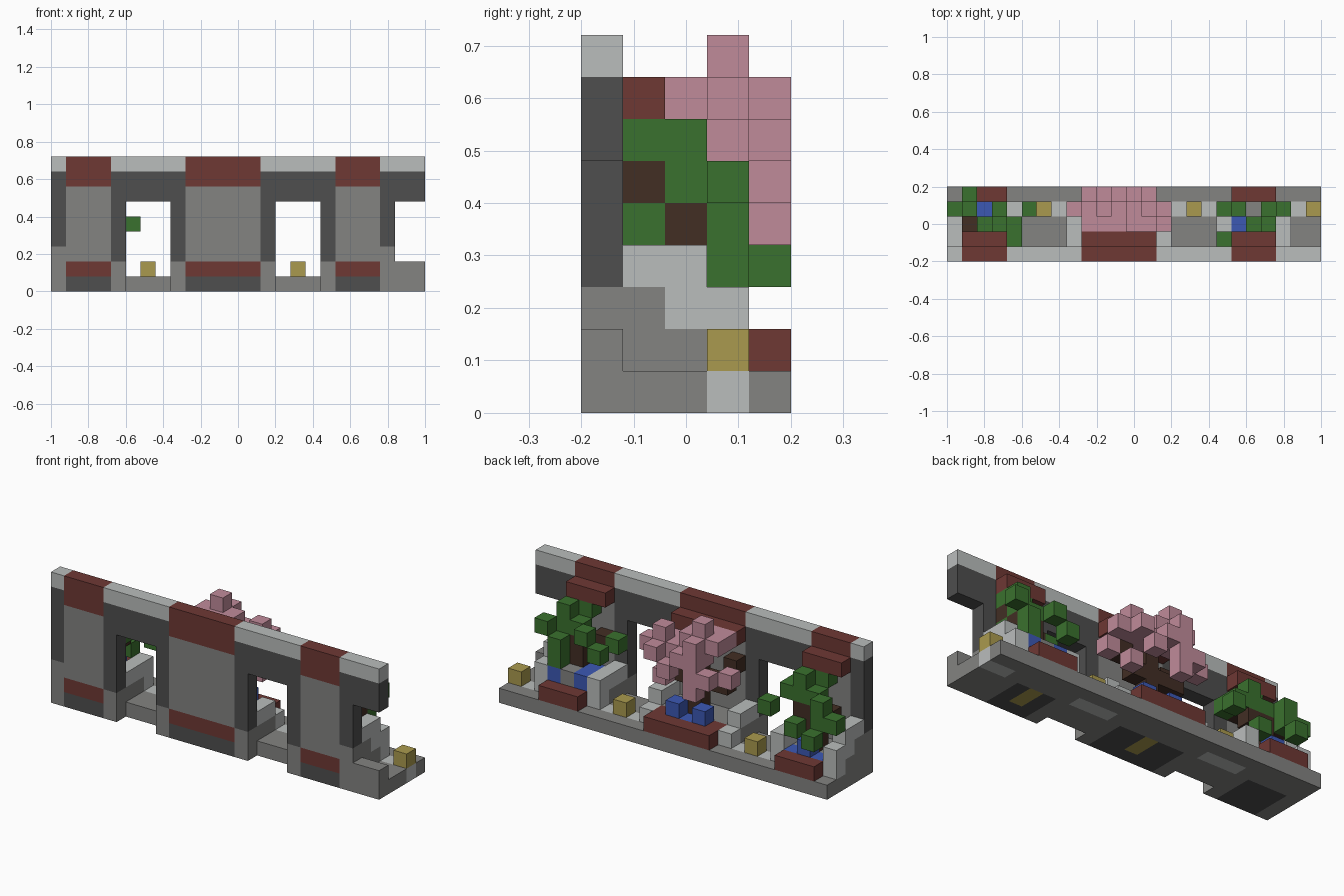
import bpy
import bmesh

U = 0.08                      # block size
NX, NY = 25, 5                # blocks along x and y

old = bpy.data.objects.get("Cube")
if old:
    bpy.data.objects.remove(old)

# Colours as display values, converted to linear
COLOURS = {
    "light_stone": (186, 189, 188), "grey_stone": (131, 131, 129),
    "dark_stone": (78, 78, 78), "red_brick": (110, 56, 52),
    "leaf_green": (58, 113, 46), "blossom_pink": (192, 139, 154),
    "lamp_yellow": (170, 154, 78), "bark_brown": (66, 46, 36),
    "flower_blue": (60, 88, 180),
}


def linear(v):
    v /= 255
    return v / 12.92 if v <= 0.04045 else ((v + 0.055) / 1.055) ** 2.4


materials = {}
for name, rgb in COLOURS.items():
    mat = bpy.data.materials.new(name)
    mat.use_nodes = True
    col = (*[linear(c) for c in rgb], 1)
    mat.diffuse_color = col
    mat.node_tree.nodes["Principled BSDF"].inputs["Base Color"].default_value = col
    materials[name] = mat

blocks = {}                   # (i, j, k) -> (part, colour)


def span(r):
    return range(r, r + 1) if isinstance(r, int) else range(r[0], r[1] + 1)


def fill(part, colour, xs, ys, zs):
    """Fill an inclusive range of blocks; later parts replace earlier ones."""
    for i in span(xs):
        for j in span(ys):
            for k in span(zs):
                blocks[i, j, k] = (part, colour)


def cubes(part, colour, cells):
    for cell in cells:
        fill(part, colour, *cell)


PILLARS = [(1, 3), (9, 13), (19, 21)]
OPENINGS = [(5, 7), (15, 17), (23, 24)]

# Base slab, wall and coping
fill("base", "grey_stone", (0, NX - 1), (0, 4), 0)
fill("wall", "dark_stone", (0, NX - 1), 0, (2, 7))
fill("wall_foot", "grey_stone", (0, NX - 1), 0, 1)
fill("coping", "light_stone", (0, NX - 1), 0, 8)
for end in (0, 22):
    fill("wall_foot", "grey_stone", end, 0, 2)

# Openings with pale paving and a lamp each
for a, b in OPENINGS:
    for i in span((a, b)):
        for k in range(1, 6):
            blocks.pop((i, 0, k), None)
        if b < NX - 1:
            blocks.pop((i, 0, 0), None)
    fill("paving", "light_stone", (a, b), 3, 0)
    fill("lamp", "lamp_yellow", min(a + 1, NX - 1), 3, 1)
fill("end_kerb", "grey_stone", (23, 24), 0, 1)

# Pillars with brick bands, corbels and planters behind
for p in PILLARS:
    fill("pillar", "grey_stone", p, 0, (2, 6))
    fill("pillar_foot", "dark_stone", p, (0, 2), 0)
    fill("brick_band", "red_brick", p, 0, 1)
    fill("brick_cap", "red_brick", p, 0, (7, 8))
    fill("corbel", "red_brick", p, 1, 7)
    fill("planter_soil", "grey_stone", p, (1, 2), 1)
    fill("flower_bed", "flower_blue", p, 3, 1)
    fill("planter", "red_brick", p, 4, 1)
for i in (11, 20):
    fill("buried_lamp", "lamp_yellow", i, (1, 2), 0)
for i in (9, 13):
    fill("planter", "red_brick", i, 3, 1)

# Stone benches beside the pillars
for i in (4, 8, 14, 18):
    fill("bench_foot", "grey_stone", i, (1, 2), 1)
    fill("bench", "light_stone", i, (1, 2), 2)
    fill("bench", "light_stone", i, 3, 1)
for i in (4, 18):
    fill("bench", "light_stone", i, 3, (1, 2))

# Stepped buttresses at both ends
for i in (0, 22):
    fill("buttress_foot", "grey_stone", i, (1, 2), 1)
    fill("buttress_foot", "grey_stone", i, 1, 2)
    fill("buttress", "light_stone", i, (2, 3), 2)
    fill("buttress", "light_stone", i, 3, 1)
    fill("buttress", "light_stone", i, (1, 2), 3)

# Flowers and a garden stone
cubes("flowers", "flower_blue", [(2, 3, 2), (10, 3, 2), (12, 3, 2),
                                 (19, (2, 3), 2), (21, 3, 2)])
fill("garden_stone", "grey_stone", 20, 3, 2)

# Right tree
cubes("right_trunk", "bark_brown", [(2, 2, (2, 4)), (1, 2, 4), (3, 2, 4), (3, 1, 5)])
cubes("right_leaves", "leaf_green", [
    (5, 3, 4), (4, 2, 5), (4, 1, 5), (3, 2, (5, 6)), (2, 2, 5), (3, 3, 3),
    (1, 4, 3), (1, 3, (4, 5)), (0, 3, 4), (2, 1, 6)])

# Middle blossom tree
cubes("middle_trunk", "bark_brown", [(11, 2, (2, 5)), ((9, 12), 2, 4), (9, 1, 5), (13, 2, 5)])
cubes("middle_blossom", "blossom_pink", [
    (10, 3, (6, 8)), (10, 4, (4, 7)), ((9, 11), 3, 7), ((9, 11), 2, 7),
    (11, 4, 6), (9, 4, 5), (12, 4, 5), (13, 4, 6), (8, 3, 5), (12, 3, 6),
    (13, 3, (6, 7)), (14, 3, 6), (14, 2, 5), ((12, 13), 2, 6), (13, 3, 4)])

# Left tree
cubes("left_trunk", "bark_brown", [(20, 2, (2, 4)), (21, 2, 4), (21, 1, 5), (19, 1, 4)])
cubes("left_leaves", "leaf_green", [
    (22, 3, 5), (21, 2, (5, 6)), (20, 2, 5), (21, 1, 4), ((20, 21), 1, 6),
    (19, 3, 5), (18, 3, 4), (18, 1, 4), (21, 3, (3, 4))])

# Turn each part into one mesh made of its exposed block faces
AXES = [(0, 1, 2), (1, 2, 0), (2, 0, 1)]


def face_points(cell, axis, side):
    a, u, v = AXES[axis]
    ring = [(0, 0), (1, 0), (1, 1), (0, 1)]
    for du, dv in ring if side else reversed(ring):
        p = list(cell)
        p[a] += side
        p[u] += du
        p[v] += dv
        yield ((p[0] - NX / 2) * U, (p[1] - NY / 2) * U, p[2] * U)


parts = {}
for cell, key in blocks.items():
    parts.setdefault(key, []).append(cell)

for (part, colour), cells in parts.items():
    bm = bmesh.new()
    for cell in cells:
        for axis in range(3):
            for side in (0, 1):
                beside = list(cell)
                beside[axis] += 2 * side - 1
                if tuple(beside) not in blocks:
                    bm.faces.new([bm.verts.new(p) for p in face_points(cell, axis, side)])
    bmesh.ops.remove_doubles(bm, verts=bm.verts, dist=U / 100)
    if bm.faces:
        mesh = bpy.data.meshes.new(part)
        bm.to_mesh(mesh)
        mesh.materials.append(materials[colour])
        bpy.context.collection.objects.link(bpy.data.objects.new(part, mesh))
    bm.free()
